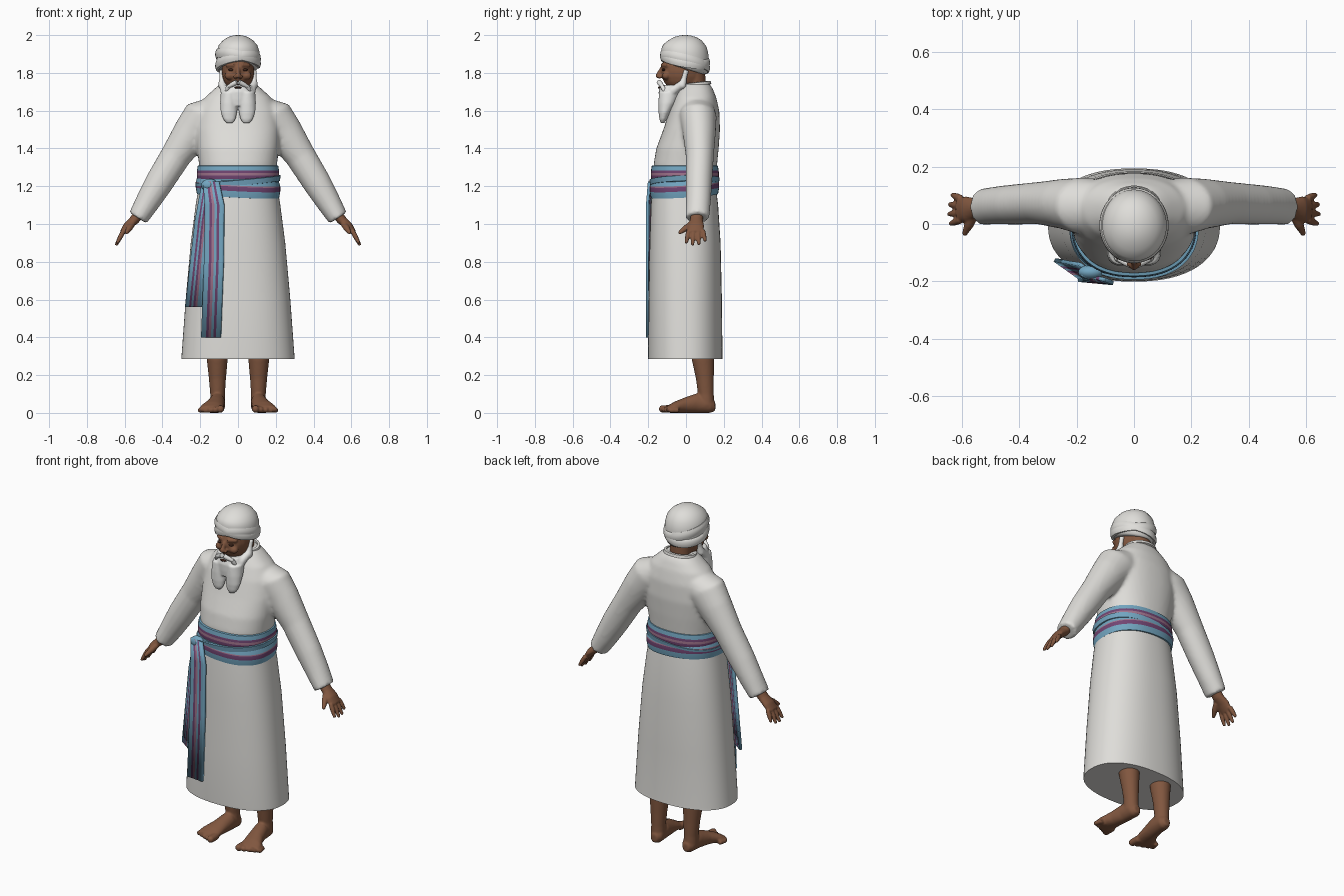
import bpy, bmesh, math
from mathutils import Vector, Matrix

if "Cube" in bpy.data.objects:
    bpy.data.objects.remove(bpy.data.objects["Cube"])


def material(name, r, g, b):
    m = bpy.data.materials.new(name)
    m.use_nodes = True
    m.diffuse_color = (r, g, b, 1)
    node = m.node_tree.nodes["Principled BSDF"]
    node.inputs["Base Color"].default_value = (r, g, b, 1)
    node.inputs["Roughness"].default_value = 0.8
    return m


CLOTH = material("white cloth", .74, .73, .70)
HAIR = material("white hair", .80, .80, .78)
SKIN = material("brown skin", .22, .095, .05)
DARK = material("dark brown", .05, .02, .012)
BLUE = material("sash blue", .17, .38, .53)
PURPLE = material("sash purple", .17, .06, .17)
PINK = material("sash pink", .36, .18, .27)
SASH = [BLUE, PURPLE, PINK]
X, Y, Z = Vector((1, 0, 0)), Vector((0, 1, 0)), Vector((0, 0, 1))


def loft(bm, stations, u=X, v=Y, n=32, p=2):
    """Skin superellipse rings (x, y, z, a, b) and cap both ends."""
    def power(t):
        return math.copysign(abs(t) ** (2 / p), t)
    rings = []
    for x, y, z, a, b in stations:
        c = Vector((x, y, z))
        angles = [math.tau * i / n for i in range(n)]
        rings.append([bm.verts.new(c + u * a * power(math.cos(t)) + v * b * power(math.sin(t)))
                      for t in angles])
    for low, high in zip(rings, rings[1:]):
        for i in range(n):
            j = (i + 1) % n
            bm.faces.new((low[i], low[j], high[j], high[i]))
    bm.faces.new(rings[0][::-1])
    bm.faces.new(rings[-1])


def ball(bm, centre, size):
    mat = Matrix.Translation(centre) @ Matrix.Diagonal((*size, 1))
    bmesh.ops.create_uvsphere(bm, u_segments=20, v_segments=12, radius=1, matrix=mat)


def finger(bm, start, end, r0, r1):
    """Tapered round-ended tube between two points."""
    a, b = Vector(start), Vector(end)
    d = (b - a).normalized()
    u = d.cross(Y if abs(d.y) < .8 else X).normalized()
    loft(bm, [(*a, r0, r0), (*a.lerp(b, .5), r0, r0), (*b, r1, r1)], u, d.cross(u), 12)
    ball(bm, b, (r1, r1, r1))


def build(name, bm, mats, mirror=False, voxel=0, smooth=4, angle=50):
    bmesh.ops.recalc_face_normals(bm, faces=bm.faces[:])
    mesh = bpy.data.meshes.new(name)
    bm.to_mesh(mesh)
    bm.free()
    ob = bpy.data.objects.new(name, mesh)
    bpy.context.collection.objects.link(ob)
    for m in mats:
        mesh.materials.append(m)
    bpy.ops.object.select_all(action='DESELECT')
    ob.select_set(True)
    bpy.context.view_layer.objects.active = ob
    bpy.ops.object.shade_smooth_by_angle(angle=math.radians(angle))
    if mirror:
        ob.modifiers.new("mirror", 'MIRROR').use_mirror_merge = False
    if voxel:
        r = ob.modifiers.new("blend", 'REMESH')
        r.mode, r.voxel_size, r.use_smooth_shade = 'VOXEL', voxel, True
        s = ob.modifiers.new("soften", 'SMOOTH')
        s.factor, s.iterations = .5, smooth
    return ob


def wrap(name, rows, mats, rx, ry, cy, z, tilt_x=0, tilt_y=0, p=2, n=64):
    """Cloth band round the body; rows are (height, bulge, colour index)."""
    bm = bmesh.new()
    rings = []
    for dz, dr, _ in rows:
        ring = []
        for i in range(n):
            c, s = math.cos(math.tau * i / n), math.sin(math.tau * i / n)
            x = math.copysign(abs(c) ** (2 / p), c) * (rx + dr)
            y = math.copysign(abs(s) ** (2 / p), s) * (ry + dr)
            ring.append(bm.verts.new((x, y + cy, z + dz + tilt_x * x + tilt_y * y)))
        rings.append(ring)
    for k in range(len(rows)):
        low, high = rings[k], rings[(k + 1) % len(rows)]
        for i in range(n):
            j = (i + 1) % n
            bm.faces.new((low[i], low[j], high[j], high[i])).material_index = rows[k][2]
    return build(name, bm, mats)


def tail(name, stations, stripes):
    """Hanging strip; stations are (left x, right x, left y, right y, z)."""
    bm = bmesh.new()
    n = len(stripes)
    rows = []
    for xl, xr, yl, yr, z in stations:
        a, b = Vector((xl, yl, z)), Vector((xr, yr, z))
        rows.append([bm.verts.new(a.lerp(b, i / n)) for i in range(n + 1)])
    for top, low in zip(rows, rows[1:]):
        for i, colour in enumerate(stripes):
            f = bm.faces.new((top[i], low[i], low[i + 1], top[i + 1]))
            f.material_index = "BPK".index(colour)
    ob = build(name, bm, SASH)
    s = ob.modifiers.new("thickness", 'SOLIDIFY')
    s.thickness, s.offset = .014, 0


# Robe skirt
bm = bmesh.new()
loft(bm, [(0, -.003, .285, .30, .197), (0, -.004, .3, .299, .197), (0, -.004, .6, .277, .194),
          (0, -.005, .9, .25, .188), (0, -.008, 1.1, .224, .178), (0, -.01, 1.2, .208, .168)],
     n=64, p=2.3)
build("robe_skirt", bm, [CLOTH])

# Robe body and sleeves blended into one surface
bm = bmesh.new()
loft(bm, [(0, -.01, 1.18, .195, .16), (0, -.003, 1.32, .207, .168), (0, .008, 1.4, .217, .165),
          (0, .03, 1.5, .223, .15), (0, .044, 1.6, .21, .132), (0, .05, 1.67, .175, .11),
          (0, .052, 1.72, .12, .088), (0, .052, 1.745, .09, .07)], n=48, p=2.3)
for s in (1, -1):
    arm = [(.11, .06, 1.61, .09, .09), (.17, .062, 1.57, .118, .1), (.24, .07, 1.49, .1, .088),
           (.33, .073, 1.36, .081, .074), (.42, .068, 1.215, .075, .07),
           (.48, .065, 1.115, .065, .066), (.53, .06, 1.032, .054, .063)]
    loft(bm, [(s * x, y, z, a, b) for x, y, z, a, b in arm], Vector((s * .84, 0, .54)))
build("robe_body", bm, [CLOTH], voxel=.011, smooth=5)
wrap("collar", [(-.015, -.012, 0), (-.008, .006, 0), (.008, .002, 0), (.01, -.012, 0)],
     [CLOTH], .092, .076, .052, 1.74, 0, .12)

# Wound sash: two striped layers and a diagonal fold
wrap("sash_upper", [(-.045, -.02, 0), (-.04, .004, 0), (-.03, .008, 1), (-.012, .009, 2),
                    (.002, .009, 1), (.016, .008, 0), (.04, .004, 0), (.045, -.02, 0)],
     SASH, .209, .171, -.006, 1.268, 0, 0, 2.3)
wrap("sash_lower", [(-.045, -.02, 0), (-.042, .004, 0), (-.008, .01, 1), (.016, .01, 2),
                    (.022, .009, 0), (.045, .002, 0), (.047, -.02, 0)],
     SASH, .214, .174, -.008, 1.192, -.05, .06, 2.3)
wrap("sash_fold", [(-.02, -.02, 0), (-.016, .008, 0), (.012, .012, 0), (.018, -.02, 0)],
     SASH, .214, .174, -.008, 1.225, .09, .03, 2.3)
bm = bmesh.new()
ball(bm, (-.15, -.168, 1.205), (.045, .026, .034))
build("sash_knot", bm, [BLUE])
tail("sash_tail_front", [(-.185, -.1, -.175, -.195, 1.225), (-.175, -.072, -.19, -.205, 1.1),
                         (-.18, -.075, -.195, -.205, .8), (-.195, -.09, -.195, -.205, .4)],
     "BBPKBPBB")
tail("sash_tail_side", [(-.19, -.13, -.14, -.18, 1.21), (-.225, -.15, -.135, -.185, 1.02),
                        (-.25, -.17, -.13, -.187, .8), (-.277, -.19, -.125, -.187, .56)],
     "BBPBPKBB")

# Hands
bm = bmesh.new()
loft(bm, [(.51, .06, 1.07, .03, .034), (.55, .055, 1.02, .026, .034),
          (.585, .052, .99, .022, .044), (.612, .05, .955, .015, .043)],
     Vector((.8, 0, .6)), n=20)
for k in range(4):
    y = .014 + .025 * k
    reach = (.9, 1.05, 1, .75)[k]
    finger(bm, (.605, y, .965), (.605 + .036 * reach, y - .012 + .008 * k, .965 - .068 * reach),
           .013, .009)
finger(bm, (.56, .03, 1.0), (.59, -.032, .955), .017, .01)
build("hands", bm, [SKIN], mirror=True, voxel=.005, smooth=2)

# Legs and feet
bm = bmesh.new()
loft(bm, [(.11, .09, .34, .057, .062), (.11, .09, .28, .055, .059), (.109, .1, .18, .045, .047),
          (.108, .105, .1, .039, .042), (.108, .105, .04, .04, .045)])
loft(bm, [(.105, .155, .035, .02, .024), (.105, .13, .042, .038, .042), (.11, .06, .052, .042, .052),
          (.12, 0, .042, .047, .042), (.137, -.06, .03, .06, .03), (.143, -.1, .019, .064, .018)],
     X, Z)
for k in range(5):
    r = (.021, .017, .016, .015, .014)[k]
    finger(bm, (.095 + .024 * k, -.07 + .008 * k, r), (.093 + .027 * k, -.124 + .011 * k, r),
           r, r * .95)
build("legs_and_feet", bm, [SKIN], mirror=True, voxel=.006, smooth=3)

# Head, neck, nose, brows and cheeks
bm = bmesh.new()
ball(bm, (0, -.02, 1.81), (.086, .112, .115))
loft(bm, [(0, .05, 1.68, .065, .055), (0, .048, 1.75, .06, .055), (0, .03, 1.85, .07, .07)])
finger(bm, (0, -.128, 1.825), (0, -.148, 1.785), .011, .014)
for s in (1, -1):
    ball(bm, (s * .014, -.14, 1.779), (.012, .012, .01))
    ball(bm, (s * .045, -.105, 1.785), (.027, .022, .022))
    finger(bm, (s * .018, -.126, 1.842), (s * .058, -.103, 1.84), .011, .009)
build("head", bm, [SKIN], voxel=.006, smooth=3)
bm = bmesh.new()
ball(bm, (.036, -.118, 1.816), (.016, .01, .007))
build("eyes", bm, [DARK], mirror=True)
bm = bmesh.new()
ball(bm, (0, -.139, 1.722), (.02, .01, .006))
build("mouth", bm, [DARK])

# Forked beard with sideburns
bm = bmesh.new()
loft(bm, [(0, -.075, 1.735, .07, .06), (0, -.08, 1.70, .088, .065), (0, -.085, 1.66, .086, .058),
          (0, -.098, 1.625, .07, .04)])
for s in (1, -1):
    loft(bm, [(s * .046, -.088, 1.70, .045, .055), (s * .048, -.1, 1.64, .047, .046),
              (s * .048, -.114, 1.59, .043, .031), (s * .046, -.121, 1.555, .033, .02),
              (s * .044, -.124, 1.535, .018, .01)])
    finger(bm, (s * .086, .002, 1.815), (s * .084, -.02, 1.735), .014, .022)
    finger(bm, (s * .084, -.02, 1.74), (s * .068, -.07, 1.705), .022, .026)
build("beard", bm, [HAIR], voxel=.006, smooth=3)
bm = bmesh.new()
finger(bm, (.006, -.143, 1.752), (.05, -.125, 1.728), .013, .009)
finger(bm, (.05, -.125, 1.728), (.064, -.112, 1.70), .012, .007)
build("moustache", bm, [HAIR], mirror=True)

# Turban: sheared dome with crossing wraps
bm = bmesh.new()
loft(bm, [(0, -.005, z, a, b) for z, a, b in
          [(1.82, .09, .1), (1.828, .106, .118), (1.86, .114, .125), (1.91, .114, .125),
           (1.945, .103, .114), (1.972, .08, .088), (1.99, .052, .058), (1.998, .025, .028),
           (2.0, .008, .008)]], n=48)
for v in bm.verts:
    v.co.z -= .3 * v.co.y * min(1, max(0, (1.97 - v.co.z) / .12))
build("turban", bm, [CLOTH], angle=80)
for k, tilt in enumerate((.16, -.2)):
    wrap("turban_wrap_" + "ab"[k], [(-.026, -.014, 0), (-.024, .001, 0), (-.008, .006, 0),
                                    (.01, .005, 0), (.024, -.001, 0), (.026, -.014, 0)],
         [CLOTH], .115, .126, -.005, 1.858 + .018 * k, tilt, -.24 + .08 * k)
